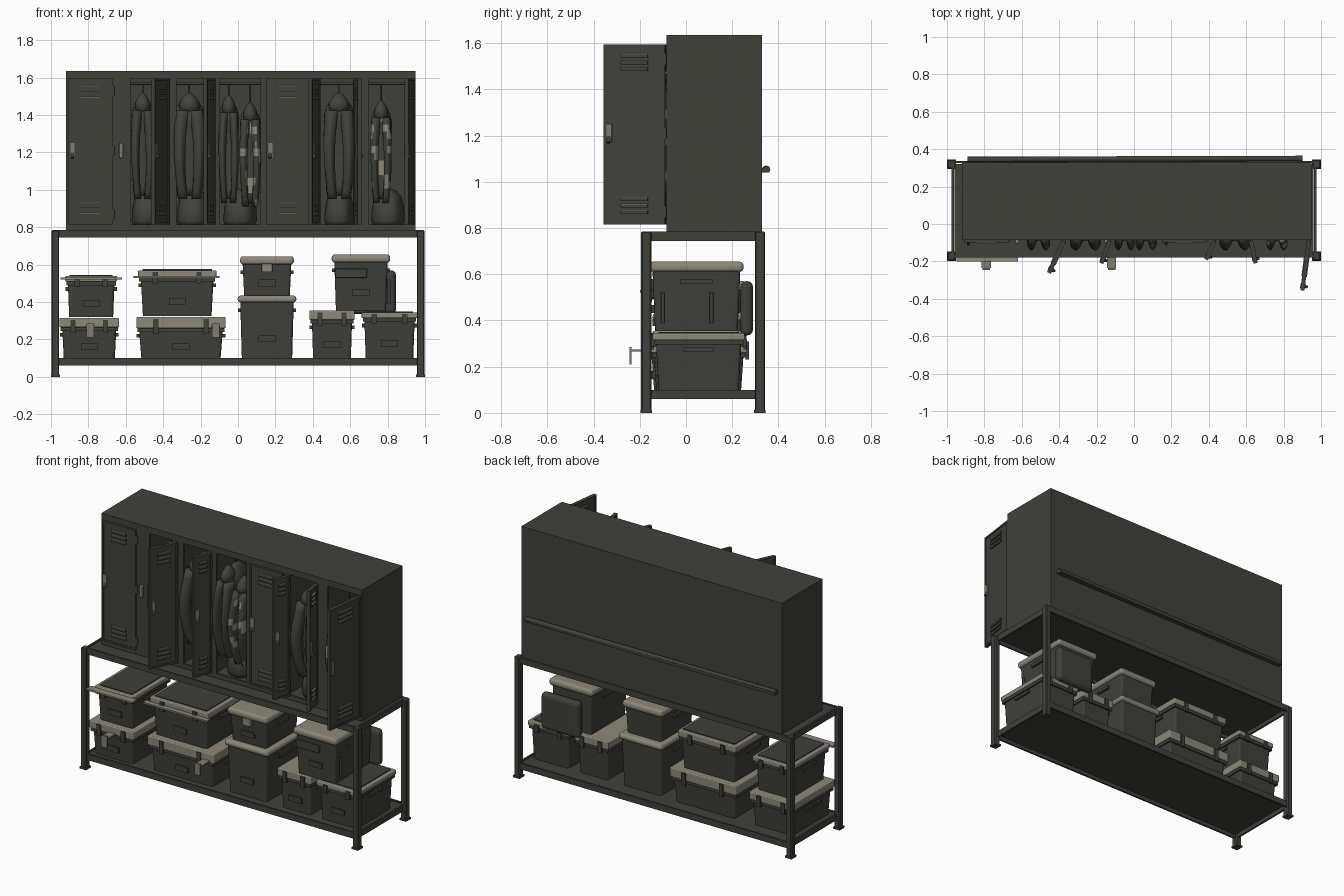
import bpy, bmesh, math
from mathutils import Matrix, Vector

cube = bpy.data.objects.get("Cube")
if cube:
    bpy.data.objects.remove(cube, do_unlink=True)


def material(name, r, g, b):
    m = bpy.data.materials.new(name)
    m.use_nodes = True
    m.diffuse_color = (r, g, b, 1)
    bsdf = m.node_tree.nodes["Principled BSDF"]
    bsdf.inputs["Base Color"].default_value = (r, g, b, 1)
    bsdf.inputs["Roughness"].default_value = 0.8
    return m


METAL = material("dark metal", 0.052, 0.053, 0.044)
BOX = material("dark plastic", 0.050, 0.051, 0.043)
CLOTH = material("dark cloth", 0.056, 0.056, 0.047)
TAN = material("tan lid", 0.27, 0.25, 0.20)
PALE = material("worn steel", 0.22, 0.21, 0.17)


def finish(name, bm, mats, M=None, smooth=False):
    bmesh.ops.recalc_face_normals(bm, faces=bm.faces)
    if M:
        bm.transform(M)
    me = bpy.data.meshes.new(name)
    bm.to_mesh(me)
    bm.free()
    for m in mats:
        me.materials.append(m)
    ob = bpy.data.objects.new(name, me)
    bpy.context.collection.objects.link(ob)
    if smooth:
        for p in me.polygons:
            p.use_smooth = True
    return ob


def block(name, x, y, z, mat, bevel=0, M=None, segs=3):
    bm = bmesh.new()
    bmesh.ops.create_cube(bm, size=1)
    for v in bm.verts:
        v.co = [a[0] + (c + 0.5) * (a[1] - a[0]) for a, c in zip((x, y, z), v.co)]
    if bevel:
        bmesh.ops.bevel(bm, geom=bm.edges[:], offset=bevel, segments=segs,
                        affect='EDGES', profile=0.5)
    return finish(name, bm, [mat], M)


def rod(name, a, b, r, mat, M=None):
    a, b = Vector(a), Vector(b)
    bm = bmesh.new()
    bmesh.ops.create_cone(bm, segments=12, radius1=r, radius2=r,
                          depth=(b - a).length, cap_ends=True)
    bm.transform(Matrix.Translation((a + b) / 2) @ (b - a).to_track_quat('Z', 'Y').to_matrix().to_4x4())
    return finish(name, bm, [mat], M)


# Rack: posts, two shelves and their rails
for sx in (-1, 1):
    for y in (-0.172, 0.32):
        block("rack_post", (sx * 0.976 - 0.02, sx * 0.976 + 0.02), (y - 0.022, y + 0.022), (0, 0.785), METAL, 0.005, segs=1)
        block("post_foot", (sx * 0.976 - 0.023, sx * 0.976 + 0.023), (y - 0.025, y + 0.025), (0, 0.012), METAL)
for z, name in ((0.06, "lower"), (0.745, "upper")):
    block(name + "_shelf", (-0.96, 0.96), (-0.17, 0.32), (z + 0.025, z + 0.035), METAL)
    for y in (-0.18, 0.325):
        block(name + "_rail", (-0.96, 0.96), (y, y + 0.012), (z, z + 0.04), METAL)
    for x in (-0.975, 0.963):
        block(name + "_end_rail", (x, x + 0.012), (-0.16, 0.31), (z, z + 0.04), METAL)

# Locker shell, dividers and front stiles
L, R, F, B, Z0, Z1 = -0.92, 0.95, -0.085, 0.33, 0.785, 1.635
block("locker_top", (L, R), (F, B), (Z1 - 0.02, Z1), METAL)
block("locker_floor", (L, R), (F, B), (Z0, Z0 + 0.02), METAL)
block("locker_back", (L, R), (B - 0.015, B), (Z0, Z1), METAL)
for x in (L, R - 0.015):
    block("locker_side", (x, x + 0.015), (F, B), (Z0, Z1), METAL)
block("top_trim", (L, R), (F, F + 0.012), (1.595, Z1), METAL)
block("bottom_trim", (L, R), (F, F + 0.012), (Z0, 0.815), METAL)
for x, w in ((-0.625, 0.05), (-0.355, 0.025), (-0.12, 0.025), (0.14, 0.02), (0.40, 0.03), (0.66, 0.04)):
    block("divider", (x - 0.006, x + 0.006), (F, B), (Z0, Z1), METAL)
    block("stile", (x - w, x + w), (F, F + 0.012), (Z0, Z1), METAL)
rod("back_rail", (-0.89, 0.345, 1.055), (0.90, 0.35, 1.055), 0.015, METAL)
block("rail_strip", (-0.89, 0.90), (0.33, 0.362), (1.04, 1.06), METAL)


# Locker doors: panel, frame, louvres, handle, hinges
def door(hinge, tip):
    h, t = Vector(hinge), Vector(tip)
    d = t - h
    w = d.length
    M = Matrix.Translation((h.x, h.y, 0)) @ Matrix.Rotation(math.atan2(d.y, d.x), 4, 'Z')
    lo, hi = 0.815, 1.595
    block("door_panel", (0, w), (-0.006, 0.006), (lo, hi), METAL, M=M)
    for x in (0, w - 0.012):
        block("door_edge", (x, x + 0.012), (-0.011, 0.011), (lo, hi), METAL, M=M)
    for z in (lo, hi - 0.012):
        block("door_rim", (0, w), (-0.011, 0.011), (z, z + 0.012), METAL, M=M)
    for s in (-1, 1):
        for base in (0.86, 1.48):
            for i in range(3):
                z = base + i * 0.028
                block("louvre", (w * 0.28, w * 0.72), sorted((s * 0.005, s * 0.014)), (z, z + 0.016), METAL, M=M)
                block("louvre_edge", (w * 0.28, w * 0.72), sorted((s * 0.005, s * 0.015)), (z + 0.014, z + 0.018), PALE, M=M)
        block("handle_plate", (w - 0.035, w - 0.012), sorted((s * 0.005, s * 0.014)), (1.17, 1.25), PALE, M=M)
    rod("handle_grip", (w - 0.022, 0, 1.21), (w - 0.022, 0.02, 1.17), 0.008, METAL, M)
    for z in (0.87, 1.21, 1.53):
        rod("hinge", (0, 0, z - 0.025), (0, 0, z + 0.025), 0.009, METAL, M)


door((-0.668, -0.088), (-0.908, -0.088))
door((0.385, -0.088), (0.15, -0.088))
door((-0.375, -0.09), (-0.455, -0.262))
door((-0.13, -0.09), (-0.175, -0.21))
door((0.43, -0.09), (0.385, -0.19))
door((0.625, -0.09), (0.65, -0.21))
door((0.935, -0.09), (0.90, -0.355))
block("spare_handle", (-0.635, -0.615), (-0.105, -0.085), (1.17, 1.25), PALE, 0.005)
for x in (-0.15, 0.42):
    for z in (0.87, 1.28, 1.47):
        rod("stile_bolt", (x, -0.10, z), (x, -0.07, z), 0.009, PALE)


# Hanging clothes: lofted body with two sleeves
def loft(name, rings, wrinkle=0.0, camo=False):
    bm = bmesh.new()
    n, loops = 20, []
    for i, (cx, cy, z, rx, ry) in enumerate(rings):
        loop = []
        for k in range(n):
            a = 2 * math.pi * k / n
            f = 1 + wrinkle * math.sin(5 * a + 0.4 * i)
            loop.append(bm.verts.new((cx + rx * f * math.cos(a), cy + ry * f * math.sin(a), z)))
        loops.append(loop)
    for p, q in zip(loops, loops[1:]):
        for k in range(n):
            bm.faces.new((p[k], p[(k + 1) % n], q[(k + 1) % n], q[k]))
    bm.faces.new(loops[0])
    bm.faces.new(loops[-1])
    if camo:
        for f in bm.faces:
            c = f.calc_center_median()
            if math.sin(c.x * 70 + c.z * 21) + math.sin(c.z * 47 + c.y * 35) > 0.75:
                f.material_index = 1
    finish(name, bm, [CLOTH, TAN], smooth=True)


def coat(x, half, lo, hi, camo=False):
    shape = ((0, .80), (.1, .88), (.25, .8), (.4, .9), (.55, .85), (.7, 1), (.8, 1), (.88, .85), (.94, .55), (1, .2))
    h = hi - lo
    loft("coat_body", [(x, 0.05, lo + t * h, half * s, 0.13 * s) for t, s in shape], 0.06, camo)
    for s in (-1, 1):
        arm = [(x + s * half * (0.45 + 0.2 * math.sin(3 * t)), -0.05 - 0.05 * math.sin(math.pi * t),
                lo - 0.02 + t * h * 0.88, half * (0.3 + 0.14 * t), 0.03 + 0.02 * t)
               for t in [i / 12 for i in range(13)]]
        loft("coat_sleeve", arm, 0.05, camo)
    loft("coat_hood", [(x, -0.03, hi - 0.12 + 0.13 * t, half * 0.7 * math.sin(0.3 + 2.7 * t), 0.06 * math.sin(0.3 + 2.7 * t))
                       for t in [i / 6 for i in range(7)]])
    rod("hanger_hook", (x, 0.05, hi - 0.02), (x, 0.05, 1.57), 0.004, METAL)


coat(-0.51, 0.06, 0.97, 1.51)
coat(-0.26, 0.08, 0.97, 1.51)
coat(-0.05, 0.052, 0.95, 1.50)
coat(0.065, 0.055, 0.93, 1.46, True)
coat(0.54, 0.08, 0.97, 1.51)
coat(0.765, 0.055, 0.95, 1.47, True)
rod("clothes_rail", (L, 0.05, 1.57), (R, 0.05, 1.57), 0.008, METAL)

# Bags on the locker floor
for x, r in ((-0.49, 0.08), (-0.24, 0.09), (0.01, 0.09), (0.54, 0.08), (0.80, 0.09)):
    loft("floor_bag", [(x, 0.06, 0.805 + 0.2 * t, r * s, 0.13 * s)
                       for t, s in ((0, .85), (.15, 1), (.5, .95), (.8, .8), (.95, .5), (1, .2))], 0.04)


# Storage boxes: tapered tub, lid, label, clasps
def crate(x, y, z, lid_h, hard=False, dark_top=False, lid_mat=TAN):
    body_top = z[1] - lid_h
    bm = bmesh.new()
    bmesh.ops.create_cube(bm, size=1)
    for v in bm.verts:
        k = 1 if v.co.z > 0 else 0.94
        v.co = [(a[0] + a[1]) / 2 + c * k * (a[1] - a[0]) for a, c in zip((x, y), v.co)] + \
               [body_top + 0.005 if v.co.z > 0 else z[0]]
    bmesh.ops.bevel(bm, geom=[e for e in bm.edges if abs((e.verts[0].co - e.verts[1].co).z) > 0.01],
                    offset=0.015, segments=3, affect='EDGES', profile=0.5)
    finish("box_tub", bm, [BOX])
    g = 0.014
    block("box_lid", (x[0] - g, x[1] + g), (y[0] - g, y[1] + g), (body_top, z[1]), lid_mat,
          0.006 if hard else min(0.018, lid_h * 0.45))
    if dark_top:
        block("lid_panel", (x[0] + 0.01, x[1] - 0.01), (y[0] + 0.01, y[1] - 0.01), (z[1] - 0.002, z[1] + 0.006), BOX)
    mid = (x[0] + x[1]) / 2
    zl = z[0] + (body_top - z[0]) * 0.3
    block("box_label", (mid - 0.045, mid + 0.045), (y[0] - 0.004, y[0] + 0.01), (zl, zl + 0.035), BOX)
    if hard:
        block("box_band", (x[0] - 0.008, x[1] + 0.008), (y[0] - 0.008, y[1] + 0.008), (body_top - 0.02, body_top), BOX)
        for t in (0.2, 0.8):
            cx = x[0] + t * (x[1] - x[0])
            for yy in (y[0] - 0.022, y[1] + 0.008):
                block("box_clasp", (cx - 0.014, cx + 0.014), (yy, yy + 0.014), (body_top - 0.03, z[1] - 0.01), BOX)
    for xx in (x[0], x[1]):
        block("side_handle", (xx - 0.012, xx + 0.012), (y[0] + 0.12, y[1] - 0.12),
              (body_top - 0.05, body_top - 0.03), BOX)


crate((-0.94, -0.65), (-0.15, 0.25), (0.095, 0.315), 0.05, True)
crate((-0.91, -0.66), (-0.14, 0.23), (0.32, 0.54), 0.03, True, True)
crate((-0.53, -0.08), (-0.14, 0.25), (0.095, 0.32), 0.06, True)
crate((-0.52, -0.13), (-0.13, 0.24), (0.325, 0.57), 0.04, True, True)
crate((0.012, 0.298), (-0.13, 0.24), (0.095, 0.435), 0.038)
crate((0.025, 0.285), (-0.12, 0.22), (0.435, 0.645), 0.045)
crate((0.395, 0.61), (-0.13, 0.24), (0.095, 0.355), 0.05, True)
crate((0.675, 0.945), (-0.13, 0.24), (0.095, 0.345), 0.03, True, True)
crate((0.515, 0.80), (-0.145, 0.235), (0.355, 0.655), 0.045)

# Loose fittings around the boxes
block("rear_pack", (0.57, 0.845), (0.235, 0.29), (0.335, 0.57), BOX, 0.025)
for y in (-0.10, 0.11):
    rod("end_grip", (0.808, y, 0.39), (0.808, y, 0.52), 0.008, BOX)
for x in (-0.79, -0.12):
    block("open_clasp", (x - 0.025, x + 0.025), (-0.235, -0.15), (0.265, 0.275), PALE)
    block("clasp_flap", (x - 0.02, x + 0.02), (-0.245, -0.235), (0.21, 0.285), PALE)
block("lid_lip", (-0.95, -0.62), (-0.20, -0.15), (0.522, 0.532), TAN)
block("wide_lip", (-0.56, -0.10), (-0.175, -0.14), (0.53, 0.54), TAN)
block("pocket_flap", (0.52, 0.69), (-0.152, -0.14), (0.53, 0.58), BOX, 0.004)
block("lid_catch", (0.125, 0.185), (-0.137, -0.12), (0.56, 0.605), TAN, 0.004)
